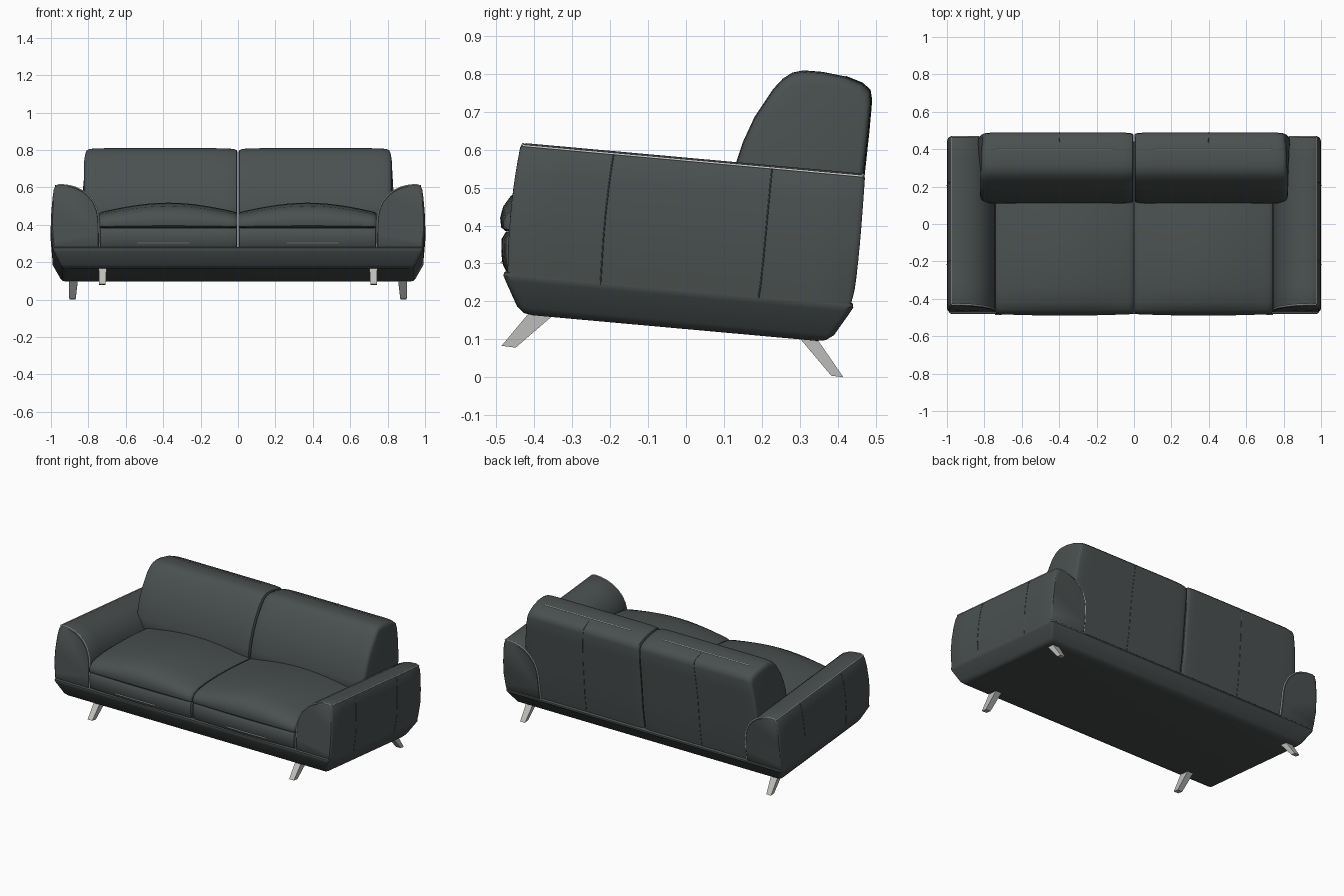
import bpy, bmesh, math
from mathutils import Vector

if "Cube" in bpy.data.objects:
    bpy.data.objects.remove(bpy.data.objects["Cube"])

SLOPE = 0.09  # the whole body drops towards the back


def material(name, rgb):
    m = bpy.data.materials.new(name)
    m.diffuse_color = (*rgb, 1)
    m.use_nodes = True
    m.node_tree.nodes["Principled BSDF"].inputs["Base Color"].default_value = m.diffuse_color
    return m


LEATHER = material("dark grey leather", (0.068, 0.080, 0.079))
PIPING = material("light piping", (0.72, 0.72, 0.70))
METAL = material("brushed metal", (0.52, 0.52, 0.50))


def loft(name, rings, mat, angle=35):
    """Skin closed rings of equal length and cap both ends."""
    bm = bmesh.new()
    vs = [[bm.verts.new(p) for p in r] for r in rings]
    n = len(rings[0])
    for a, b in zip(vs, vs[1:]):
        for i in range(n):
            j = (i + 1) % n
            bm.faces.new((a[i], a[j], b[j], b[i]))
    bm.faces.new(vs[0])
    bm.faces.new(vs[-1])
    bmesh.ops.recalc_face_normals(bm, faces=bm.faces)
    me = bpy.data.meshes.new(name)
    bm.to_mesh(me)
    bm.free()
    ob = bpy.data.objects.new(name, me)
    bpy.context.collection.objects.link(ob)
    me.materials.append(mat)
    select(ob)
    bpy.ops.object.shade_smooth_by_angle(angle=math.radians(angle))
    return ob


def select(ob):
    bpy.ops.object.select_all(action='DESELECT')
    ob.select_set(True)
    bpy.context.view_layer.objects.active = ob


def tube(name, pts, r, mat):
    """Thin cord along a polyline."""
    cu = bpy.data.curves.new(name, 'CURVE')
    cu.dimensions = '3D'
    cu.bevel_depth = r
    cu.bevel_resolution = 1
    sp = cu.splines.new('POLY')
    sp.points.add(len(pts) - 1)
    for p, q in zip(sp.points, pts):
        p.co = (*q, 1)
    ob = bpy.data.objects.new(name, cu)
    bpy.context.collection.objects.link(ob)
    cu.materials.append(mat)
    select(ob)
    bpy.ops.object.convert(target='MESH')


def rounded_rect(hx, y0, y1, z, r=0.018, n=4):
    ring = []
    for cx, cy, a0 in ((hx - r, y1 - r, 0), (r - hx, y1 - r, 90),
                       (r - hx, y0 + r, 180), (hx - r, y0 + r, 270)):
        for i in range(n + 1):
            a = math.radians(a0 + 90 * i / n)
            x, y = cx + r * math.cos(a), cy + r * math.sin(a)
            ring.append((x, y, z - SLOPE * y))
    return ring


# Base tray, flaring upwards
loft("base", [rounded_rect(*l) for l in (
    (0.920, -0.405, 0.345, 0.127), (0.937, -0.428, 0.368, 0.131),
    (0.950, -0.445, 0.390, 0.146), (0.985, -0.476, 0.434, 0.212),
    (0.991, -0.481, 0.441, 0.224), (0.990, -0.480, 0.440, 0.233),
    (0.982, -0.472, 0.432, 0.239))], LEATHER)

# Arms: front outline swept from front to back
ARM = [(0.740, 0.225), (0.740, 0.30), (0.743, 0.39), (0.752, 0.44), (0.772, 0.486),
       (0.80, 0.52), (0.83, 0.545), (0.87, 0.565), (0.915, 0.576), (0.955, 0.579),
       (0.975, 0.572), (0.985, 0.550), (0.992, 0.50), (0.998, 0.42), (1.0, 0.34),
       (0.993, 0.26), (0.990, 0.225)]


def arm_point(s, x, z, t, inset=0.0):
    x, z = x + (0.87 - x) * inset, z + (0.40 - z) * inset
    h = max(0, z - 0.235)
    y0 = -0.47 + 0.3 * h * h
    y1 = 0.435 + 0.037 * min(1, h / 0.34) ** 0.6
    y = y0 + (y1 - y0) * t
    return (s * x, y, z - SLOPE * y)


for s, side in ((1, "right"), (-1, "left")):
    steps = [(0, 0.06), (0.004, 0.025), (0.014, 0)] + [(i / 8, 0) for i in range(1, 8)]
    steps += [(0.986, 0), (0.996, 0.025), (1, 0.06)]
    loft(side + "_arm", [[arm_point(s, x, z, t, k) for x, z in ARM] for t, k in steps], LEATHER)
    # Piping round both ends and along the outer top edge
    for t, k, end in ((0.006, 0.016, "front"), (0.994, 0.016, "back")):
        tube(f"{side}_arm_{end}_piping",
             [arm_point(s, x, z, t, k) for x, z in ARM[:11]], 0.0035, PIPING)
    tube(side + "_arm_top_piping",
         [arm_point(s, 0.975, 0.572, 0.006 + 0.988 * i / 8) for i in range(9)], 0.003, PIPING)
    # Seams on the outer arm panel
    for t in (0.27, 0.73):
        tube(side + "_arm_seam", [arm_point(s, x, z, t) for x, z in ARM[10:]], 0.002, LEATHER)

# Backrest: side profile swept across each half
BACK = [(0.428, 0.19), (0.449, 0.32), (0.461, 0.45), (0.470, 0.54), (0.482, 0.65),
        (0.489, 0.73), (0.485, 0.757), (0.465, 0.775), (0.42, 0.793), (0.36, 0.805),
        (0.31, 0.809), (0.28, 0.803), (0.255, 0.787), (0.23, 0.76), (0.18, 0.685),
        (0.15, 0.62), (0.13, 0.56), (0.115, 0.50), (0.11, 0.46), (0.13, 0.38), (0.15, 0.19)]


def back_point(s, x, y, z, k=1.0):
    y, z = 0.33 + (y - 0.33) * k, 0.52 + (z - 0.52) * k
    f = x / 0.845
    x -= f * (0.035 * max(0, (z - 0.55) / 0.25) ** 1.5 + 0.035 * max(0, (0.25 - y) / 0.14)
              + 0.02 * max(0, (y - 0.38) / 0.11))
    return (s * x, y, z)


for s, side in ((1, "right"), (-1, "left")):
    stations = [(0.003, 0.93), (0.008, 0.965), (0.025, 0.987), (0.06, 0.997), (0.12, 1),
                (0.30, 1), (0.42, 1), (0.60, 1), (0.75, 1), (0.80, 0.997),
                (0.83, 0.985), (0.842, 0.965), (0.846, 0.93), (0.847, 0.88)]
    loft(side + "_backrest", [[back_point(s, x, y, z, k) for y, z in BACK]
                              for x, k in stations], LEATHER, 40)
    tube(side + "_backrest_piping",
         [back_point(s, x, 0.40, 0.797) for x in (0.12, 0.42, 0.77)], 0.0027, PIPING)
    tube(side + "_backrest_seam",
         [back_point(s, 0.42, y, z) for y, z in BACK[:9]], 0.002, LEATHER)

# Seat: a flat lower layer and a crowned cushion on each side
LOWER = [(-0.42, 0.25), (-0.472, 0.275), (-0.484, 0.30), (-0.487, 0.33), (-0.486, 0.365),
         (-0.475, 0.383), (-0.44, 0.386), (0.2, 0.35), (0.2, 0.20)]
UPPER = [(-0.44, 0.383), (-0.475, 0.385), (-0.487, 0.395), (-0.490, 0.42), (-0.482, 0.45),
         (-0.462, 0.478), (-0.42, 0.500), (-0.34, 0.514), (-0.22, 0.518), (-0.08, 0.512),
         (0.06, 0.497), (0.2, 0.475), (0.2, 0.34)]
for s, side in ((1, "right"), (-1, "left")):
    lower, upper = [], []
    N = 18
    for i in range(N + 1):
        u = 0.5 - 0.5 * math.cos(math.pi * i / N)     # denser towards the ends
        x = 0.003 + 0.737 * u
        bulge = math.sin(math.pi * u)
        edge = 0.012 if i in (0, N) else 0.004 if i in (1, N - 1) else 0
        crown = 0.62 + 0.38 * bulge - edge * 4
        pull = 0.008 * (1 - bulge) + edge
        lower.append([(s * x, y + (pull if y < 0 else 0), z) for y, z in LOWER])
        upper.append([(s * x, y + (pull if y < 0 else 0),
                       0.383 + (z - 0.383) * crown if z > 0.383 else z) for y, z in UPPER])
    loft(side + "_seat_base", lower, LEATHER)
    loft(side + "_seat_cushion", upper, LEATHER, 40)
    tube(side + "_seat_piping", [(s * 0.26, -0.484, 0.302), (s * 0.40, -0.486, 0.302),
                                 (s * 0.54, -0.484, 0.302)], 0.003, PIPING)


# Splayed flat legs
def leg(name, s, top, bottom):
    rings = []
    for x0, x1, y0, y1, z0, z1 in (top, bottom):
        rings.append([(s * x0, y0, z0), (s * x1, y0, z0), (s * x1, y1, z1), (s * x0, y1, z1)])
    loft(name, rings, METAL, 20)


for s, side in ((1, "right"), (-1, "left")):
    leg(side + "_front_leg", s, (0.703, 0.745, -0.412, -0.340, 0.172, 0.172),
        (0.708, 0.742, -0.486, -0.449, 0.083, 0.078))
    leg(side + "_back_leg", s, (0.855, 0.905, 0.292, 0.338, 0.112, 0.112),
        (0.868, 0.902, 0.383, 0.415, 0.004, 0.0))
